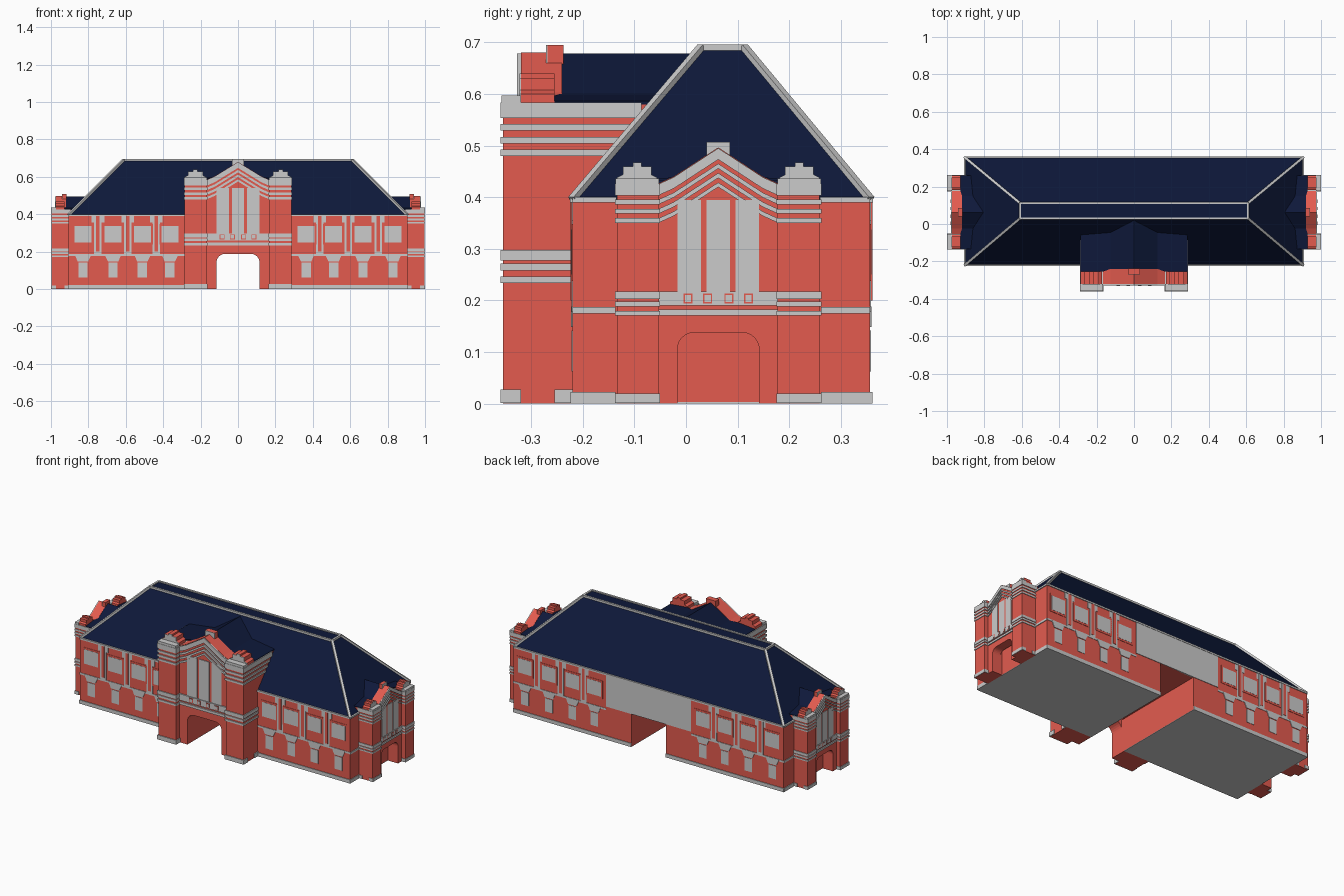
import bpy, bmesh, math
from mathutils import Vector

if "Cube" in bpy.data.objects:
    bpy.data.objects.remove(bpy.data.objects["Cube"])


def material(name, rgb):
    m = bpy.data.materials.new(name)
    m.diffuse_color = (*rgb, 1)
    m.use_nodes = True
    m.node_tree.nodes["Principled BSDF"].inputs["Base Color"].default_value = m.diffuse_color
    return m


RED = material("brick_red", (0.77, 0.105, 0.078))
NAVY = material("slate_navy", (0.0043, 0.0093, 0.042))
GREY = None


def loft(name, a, b, mat=GREY):
    """Solid between two matching outlines."""
    bm = bmesh.new()
    va = [bm.verts.new(p) for p in a]
    vb = [bm.verts.new(p) for p in b]
    n = len(va)
    bm.faces.new(va)
    bm.faces.new(vb)
    for i in range(n):
        j = (i + 1) % n
        bm.faces.new((va[i], va[j], vb[j], vb[i]))
    bmesh.ops.recalc_face_normals(bm, faces=bm.faces)
    me = bpy.data.meshes.new(name)
    bm.to_mesh(me)
    bm.free()
    if mat:
        me.materials.append(mat)
    ob = bpy.data.objects.new(name, me)
    bpy.context.collection.objects.link(ob)
    return ob


def world(x, y, z):
    return (x, y, z)


def box(name, x, y, z, mat=GREY, f=world):
    q = [(x[0], y[0]), (x[1], y[0]), (x[1], y[1]), (x[0], y[1])]
    return loft(name, [f(*p, z[0]) for p in q], [f(*p, z[1]) for p in q], mat)


def bar(name, p, q, w=0.014):
    """Square trim bar from p to q."""
    p, q = Vector(p), Vector(q)
    d = (q - p).normalized()
    s = d.cross(Vector((0, 0, 1))).normalized() * w / 2
    t = s.cross(d).normalized() * w / 2
    ring = [s + t, s - t, -s - t, -s + t]
    loft(name, [p + r for r in ring], [q + r for r in ring])


# Main block with a straight passage through the middle
HX, Y0, Y1, EAVE, RIDGE = 0.905, -0.22, 0.357, 0.395, 0.69
outline = [(-HX, 0.003), (-0.115, 0.003), (-0.115, 0.2), (0.115, 0.2), (0.115, 0.003),
           (HX, 0.003), (HX, EAVE), (-HX, EAVE)]
loft("main_walls", [(x, Y0, z) for x, z in outline], [(x, Y1, z) for x, z in outline], RED)
box("back_panel", (-0.285, 0.285), (Y1 - 0.005, Y1 + 0.003), (0.2, EAVE))

# Hipped roof with a flat top and pale trim
low = [(-HX, Y0, EAVE), (HX, Y0, EAVE), (HX, Y1, EAVE), (-HX, Y1, EAVE)]
top = [(-0.61, 0.03, RIDGE), (0.61, 0.03, RIDGE), (0.61, 0.112, RIDGE), (-0.61, 0.112, RIDGE)]
loft("main_roof", low, top, NAVY)
for i in range(4):
    j = (i + 1) % 4
    bar("hip_trim", low[i], top[i])
    bar("ridge_trim", top[i], top[j], 0.012)
# eaves stop at the pavilions
for s in (-1, 1):
    bar("front_eave", (s * 0.285, Y0, EAVE), (s * HX, Y0, EAVE), 0.01)
    for a, b in ((Y0, -0.135), (0.26, Y1)):
        bar("end_eave", (s * HX, a, EAVE), (s * HX, b, EAVE), 0.01)
bar("back_eave", (-HX, Y1, EAVE), (HX, Y1, EAVE), 0.01)

# Floor slabs, plinth, string course and windows on the long walls
for s in (-1, 1):
    box("floor_slab", tuple(sorted((s * 0.115, s * HX))), (Y0, Y1), (0, 0.003))
    for y, o in ((Y0, -1), (Y1, 1)):
        def d(t):
            return tuple(sorted((y - o * 0.004, y + o * t)))

        def span(a, b):
            return tuple(sorted((s * a, s * b)))

        inner = 0.285 if o < 0 else 0.115
        box("plinth", span(inner, HX + 0.003), d(0.004), (0, 0.022))
        box("string_course", span(0.285, HX), d(0.002), (0.177, 0.188))
        for c in (0.829, 0.668, 0.511, 0.364):
            box("upper_window_frame", span(c - 0.056, c + 0.056), d(0.002), (0.238, 0.348), RED)
            box("upper_window", span(c - 0.046, c + 0.046), d(0.003), (0.25, 0.337))
            # tapered panel over each lower window
            pts = [(c - 0.046, 0.188), (c + 0.046, 0.188), (c + 0.028, 0.148), (c - 0.028, 0.148)]
            loft("lower_lintel", [(s * u, d(0.003)[0], z) for u, z in pts],
                 [(s * u, d(0.003)[1], z) for u, z in pts])
            box("lower_window", span(c - 0.025, c + 0.025), d(0.002), (0.062, 0.142))
        for c in (0.749, 0.589, 0.437):
            box("wall_strip", span(c - 0.02, c + 0.02), d(0.002), (0.188, EAVE))
            box("pilaster", span(c - 0.009, c + 0.009), d(0.004), (0.2, EAVE), RED)
            box("strip_cap", span(c - 0.034, c + 0.034), d(0.0015), (0.355, EAVE))
    # short stretches of end wall beside the end pavilions
    for a, b in ((Y0, -0.137), (0.262, Y1)):
        xs = tuple(sorted((s * 0.9, s * 0.909)))
        box("end_plinth", xs, (a, b), (0, 0.022))
        box("end_string_course", xs, (a, b), (0.175, 0.187))

GABLE = [(-0.167, 0), (-0.125, 0.018), (-0.06, 0.058), (0, 0.095),
         (0.06, 0.058), (0.125, 0.018), (0.167, 0)]


def pavilion(tag, f, kz, kd, run):
    """Twin-towered gabled entrance; f maps (across, outward, up) to the world."""
    def back(z):
        return -max(0, (z * kz - EAVE) * run / kd)

    def part(name, u, d, z, mat=GREY):
        return box(tag + name, u, d, z, mat, f)

    def profile(name, pts, d0, d1, mat=GREY):
        loft(tag + name, [f(u, d0, z) for u, z in pts], [f(u, d1, z) for u, z in pts], mat)

    # central wall with round-cornered archway and gable top
    arch = [(0.115, 0)]
    for k in range(7):
        a = math.radians(15 * k)
        arch.append((0.07 + 0.045 * math.cos(a), 0.143 + 0.045 * math.sin(a)))
    arch += [(-u, z) for u, z in reversed(arch)]
    wall = [(-0.167, 0)] + [(u, 0.585 + h) for u, h in GABLE] + [(0.167, 0)] + arch
    profile("gable_wall", wall, 0.02, 0.10, RED)
    # cornice bands that climb with the gable
    bands = ((0.553, 0.583), (0.529, 0.542), (0.504, 0.517), (0.48, 0.492))
    for z0, z1 in bands:
        pts = [(u, z0 + h) for u, h in GABLE] + [(u, z1 + h) for u, h in reversed(GABLE)]
        profile("gable_band", pts, 0.098, 0.108)
    part("apex_block", (-0.033, 0.033), (0.017, 0.048), (0.65, 0.695), RED)
    part("apex_face", (-0.033, 0.033), (0.048, 0.051), (0.66, 0.695))
    # tall windows and the studded band below them
    for a, b in ((-0.115, -0.049), (-0.033, 0.033), (0.049, 0.115)):
        part("tall_window", (a, b), (0.098, 0.104), (0.297, 0.54))
    part("sill_band", (-0.167, 0.167), (0.098, 0.108), (0.26, 0.298))
    part("arch_band", (-0.167, 0.167), (0.098, 0.108), (0.234, 0.25))
    for c in (-0.085, -0.03, 0.03, 0.085):
        part("stud_rim", (c - 0.013, c + 0.013), (0.1, 0.11), (0.266, 0.292), RED)
        part("stud", (c - 0.009, c + 0.009), (0.1, 0.112), (0.27, 0.288))

    for s in (-1, 1):
        def U(a, b):
            return tuple(sorted((s * a, s * b)))

        part("arch_jamb", U(0.115, 0.167), (0, 0.02), (0, 0.2), RED)
        # tower body, trimmed to the main roof slope
        e = EAVE / kz
        side = [(0.135, 0), (0, 0), (0, e), (back(0.58), 0.58), (0.135, 0.58)]
        loft(tag + "tower", [f(s * 0.167, d, z) for d, z in side],
             [f(s * 0.285, d, z) for d, z in side], RED)
        for z0, z1 in bands:
            part("tower_band", U(0.163, 0.29), (back(z0), 0.14), (z0, z1))
        for z0, z1 in ((0.277, 0.298), (0.258, 0.271), (0.234, 0.246)):
            part("tower_low_band", U(0.163, 0.29), (0, 0.14), (z0, z1))
        part("tower_base", U(0.163, 0.29), (0.1, 0.14), (0.001, 0.027))
        part("tower_base_back", U(0.283, 0.29), (0, 0.035), (0.001, 0.027))
        # stepped cap
        part("cap_ledge", U(0.167, 0.288), (0.1, 0.138), (0.583, 0.597))
        cap = [(0.172, 0.58), (0.285, 0.58), (0.285, 0.6), (0.268, 0.608), (0.268, 0.63), (0.24, 0.63),
               (0.24, 0.64), (0.216, 0.64), (0.216, 0.63), (0.188, 0.63), (0.188, 0.608), (0.172, 0.6)]
        cap = [(s * u, z) for u, z in cap]
        profile("cap", cap, 0.035, 0.1, RED)
        profile("cap_face", cap, 0.1, 0.103)

    # slate roof running back to the main roof
    line = [(-0.285, 0.586), (-0.167, 0.597)] + [(u, 0.583 + h) for u, h in GABLE[1:-1]]
    line += [(0.167, 0.597), (0.285, 0.586)]
    under = [(u, z - 0.006) for u, z in reversed(line)]
    ring = line + under
    loft(tag + "roof", [f(u, 0.035 if abs(u) > 0.15 else 0.02, z) for u, z in ring],
         [f(u, back(z), z) for u, z in ring], NAVY)


pavilion("front_", lambda u, d, z: (u, Y0 - d, z), 1, 1, 0.847)
for side, sg in (("right_", 1), ("left_", -1)):
    pavilion(side, lambda u, d, z, sg=sg: (sg * (HX + d * 0.68), 0.0625 + sg * u * 0.69, z * 0.73),
             0.73, 0.68, 1.0)
